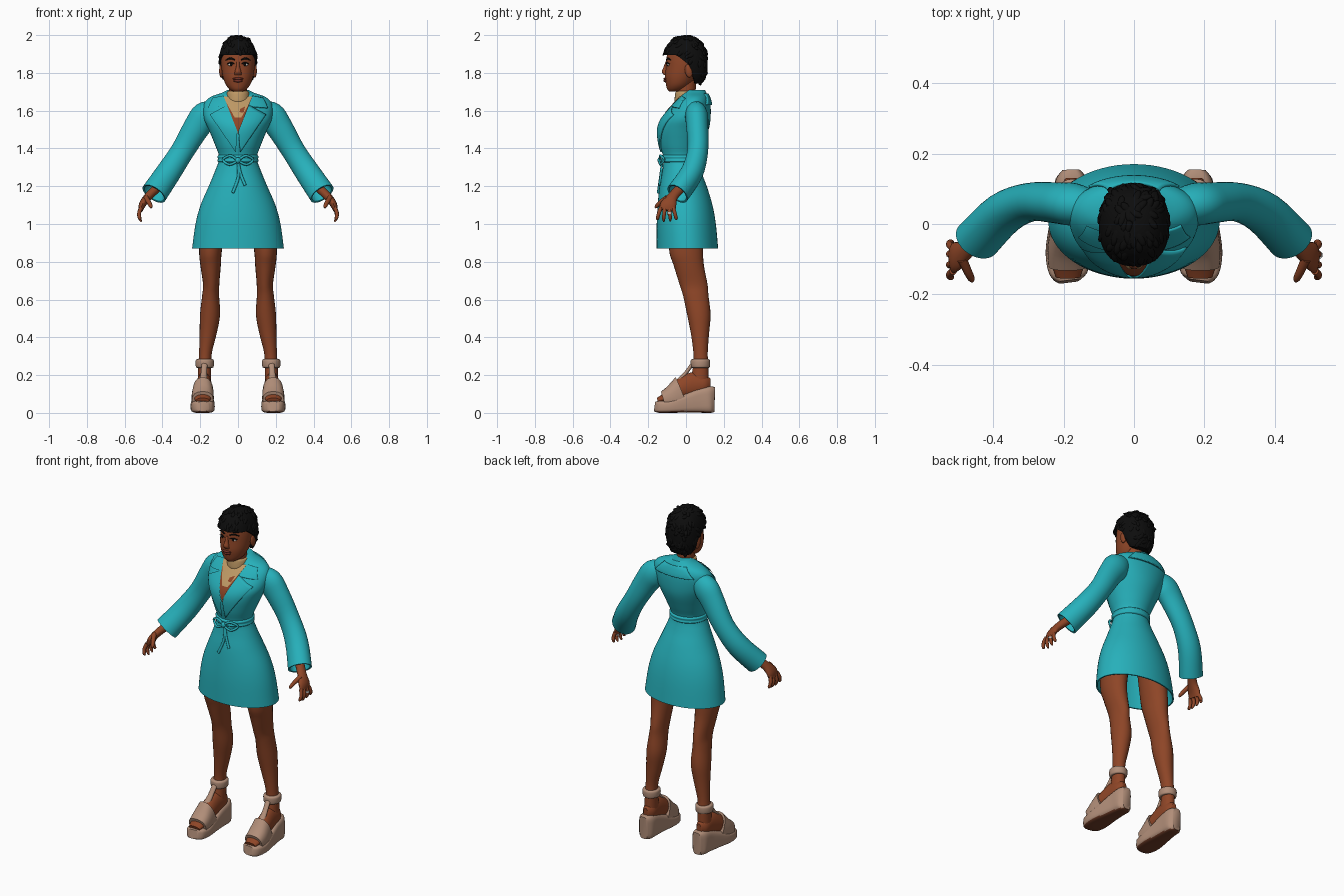
import bpy, bmesh, math, random
from mathutils import Vector, Matrix

random.seed(4)
if "Cube" in bpy.data.objects:
    bpy.data.objects.remove(bpy.data.objects["Cube"])


def material(name, r, g, b):
    m = bpy.data.materials.new(name)
    m.use_nodes = True
    m.diffuse_color = (r, g, b, 1)
    m.node_tree.nodes["Principled BSDF"].inputs["Base Color"].default_value = (r, g, b, 1)
    return m


TEAL = material("teal cloth", .02, .44, .5)
SKIN = material("brown skin", .27, .06, .02)
HAIR = material("black hair", .004, .004, .004)
SHOE = material("beige leather", .44, .27, .19)
TAN = material("tan top", .52, .32, .13)
SOLE = material("brown sole", .16, .045, .02)
LIPS = material("dark lips", .17, .03, .018)
WHITE = material("eye white", .6, .55, .5)
SILVER = material("silver", .5, .5, .48)


def finish(name, bm, mat, angle=50):
    """Turn a bmesh into a smooth object with one material."""
    bmesh.ops.recalc_face_normals(bm, faces=bm.faces)
    me = bpy.data.meshes.new(name)
    bm.to_mesh(me)
    bm.free()
    me.materials.append(mat)
    me.shade_smooth()
    me.set_sharp_from_angle(angle=math.radians(angle))
    ob = bpy.data.objects.new(name, me)
    bpy.context.collection.objects.link(ob)
    return ob


def spline(rows, n=4):
    """Catmull-Rom interpolation through rows of numbers."""
    out = []
    for i in range(len(rows) - 1):
        p0, p1, p2 = rows[max(i - 1, 0)], rows[i], rows[i + 1]
        p3 = rows[min(i + 2, len(rows) - 1)]
        for k in range(n):
            t = k / n
            out.append([b + t / 2 * (c - a + t * (2 * a - 5 * b + 4 * c - d + t * (3 * (b - c) + d - a)))
                        for a, b, c, d in zip(p0, p1, p2, p3)])
    return out + [list(rows[-1])]


def loft(name, rows, mat, ref=(0, 1, 0), level=False, tail=(), power=1, seg=24, n=4):
    """Skin elliptical rings (x, y, z, half width, half depth) along a path."""
    main = spline(rows, n)
    rings = main + [list(r) for r in tail]
    bm, loops = bmesh.new(), []
    for i, (x, y, z, ra, rb) in enumerate(rings):
        j = min(i, len(main) - 1)
        t = Vector(main[min(j + 1, len(main) - 1)][:3]) - Vector(main[max(j - 1, 0)][:3])
        t = Vector((0, 0, 1)) if level else t.normalized()
        a = Vector(ref).cross(t).normalized()
        b = t.cross(a)
        loop = []
        for k in range(seg):
            c, s = math.cos(math.tau * k / seg), math.sin(math.tau * k / seg)
            c, s = (math.copysign(abs(v) ** power, v) for v in (c, s))
            loop.append(bm.verts.new(Vector((x, y, z)) + a * c * ra + b * s * rb))
        loops.append(loop)
    for lo, hi in zip(loops, loops[1:]):
        for k in range(seg):
            m = (k + 1) % seg
            bm.faces.new((lo[k], lo[m], hi[m], hi[k]))
    bm.faces.new(loops[0])
    bm.faces.new(loops[-1])
    return finish(name, bm, mat)


def blob(name, loc, scale, mat, turn=0):
    bm = bmesh.new()
    bmesh.ops.create_uvsphere(bm, u_segments=20, v_segments=12, radius=1)
    bm.transform(Matrix.Translation(loc) @ Matrix.Rotation(turn, 4, 'X') @ Matrix.Diagonal((*scale, 1)))
    return finish(name, bm, mat)


def pair(ob):
    """Keep the part as the left one and add its mirrored right twin."""
    base = ob.name
    ob.name = "left_" + base
    me = ob.data.copy()
    me.transform(Matrix.Scale(-1, 4, (1, 0, 0)))
    me.flip_normals()
    bpy.context.collection.objects.link(bpy.data.objects.new("right_" + base, me))


def upright(rows):
    """Rows of (z, half width, front y, back y) to centred rings."""
    return [(0, (f + b) / 2, z, w, (b - f) / 2) for z, w, f, b in rows]


# Coat body, hollow at the hem
coat_rows = upright([
    (1.71, .055, .0, .1), (1.695, .085, -.02, .108), (1.67, .15, -.035, .12), (1.63, .182, -.07, .13),
    (1.56, .18, -.125, .13), (1.5, .155, -.145, .12), (1.42, .122, -.138, .09), (1.35, .1, -.12, .065),
    (1.28, .122, -.125, .08), (1.2, .155, -.14, .11), (1.1, .198, -.15, .14), (1, .225, -.155, .158),
    (.87, .243, -.155, .17)])
coat = loft("coat_body", coat_rows, TEAL, level=True, seg=64,
            tail=((0, .008, .87, .235, .155), (0, .008, 1.08, .185, .13)))
coat_rings = spline(coat_rows)


def coat_y(x, z, side):
    """Depth of the coat surface at x, z on the front (-1) or back (1)."""
    for hi, lo in zip(coat_rings, coat_rings[1:]):
        if lo[2] <= z <= hi[2]:
            t = (hi[2] - z) / (hi[2] - lo[2])
            _, y, _, a, b = (p + (q - p) * t for p, q in zip(hi, lo))
            return y + side * b * math.sqrt(max(0, 1 - (x / a) ** 2))
    return 0


def plate(name, corners, mat, lift, side=-1, n=14):
    """Thin four-cornered sheet wrapped onto the coat."""
    p, q, r, s = (Vector(c) for c in corners)
    bm, grid = bmesh.new(), []
    for i in range(n + 1):
        l, m = p.lerp(s, i / n), q.lerp(r, i / n)
        row = [l.lerp(m, k / n) for k in range(n + 1)]
        grid.append([bm.verts.new((v.x, coat_y(v.x, v.y, side) + side * lift, v.y)) for v in row])
    for lo, hi in zip(grid, grid[1:]):
        for k in range(n):
            bm.faces.new((lo[k], lo[k + 1], hi[k + 1], hi[k]))
    ob = finish(name, bm, mat)
    if sum(f.normal.y for f in ob.data.polygons) * side < 0:
        ob.data.flip_normals()
    return ob


def lapel(name, corners, side=-1):
    ob = plate(name, corners, TEAL, .009, side)
    mod = ob.modifiers.new("thickness", 'SOLIDIFY')
    mod.thickness = .009
    return ob


# Open neckline, inner top and collar
plate("neckline_skin", ((-.08, 1.675), (.08, 1.675), (.002, 1.48), (-.002, 1.48)), SKIN, .003)
plate("inner_top", ((-.08, 1.675), (.08, 1.675), (.018, 1.565), (-.018, 1.565)), TAN, .006)
plate("inner_top_cutout", ((.012, 1.61), (.038, 1.622), (.03, 1.59), (.008, 1.592)), SKIN, .008)
pair(lapel("lower_lapel", ((.058, 1.63), (.15, 1.58), (.012, 1.38), (.003, 1.49))))
pair(lapel("upper_collar", ((.078, 1.68), (.135, 1.668), (.16, 1.615), (.055, 1.625))))
lapel("back_collar", ((-.075, 1.69), (.075, 1.69), (.13, 1.63), (-.13, 1.63)), 1)

# Sleeves with hollow cuffs
pair(loft("sleeve", [(.11, .045, 1.61, .045, .045), (.17, .055, 1.575, .075, .06), (.22, .06, 1.51, .07, .058),
                     (.295, .062, 1.385, .062, .055), (.37, .03, 1.27, .066, .06), (.445, -.045, 1.16, .07, .062)],
          TEAL, seg=32, tail=((.444, -.044, 1.161, .06, .052), (.41, -.01, 1.21, .05, .045))))

# Belt and bow
belt = [(1.326, .1), (1.333, .109), (1.345, .106), (1.357, .109), (1.366, .1)]
loft("belt", [(0, -.0275, z, r, r - .006) for z, r in belt], TEAL, level=True, seg=48)
pair(loft("bow_loop", [(x, y, z, .007, .006) for x, y, z in (
    (0, -.137, 1.335), (.04, -.136, 1.362), (.08, -.115, 1.34), (.045, -.136, 1.315), (0, -.14, 1.335))],
    TEAL, seg=10))
blob("bow_knot", (0, -.138, 1.337), (.016, .013, .016), TEAL)
for name, path in (("long_tail", ((0, 1.335), (.002, 1.25), (-.028, 1.165))),
                   ("short_tail", ((0, 1.335), (.012, 1.27), (.038, 1.205)))):
    loft(name, [(x, coat_y(x, z, -1) - .006, z, .008, .006) for x, z in path], TEAL, seg=10)

# Legs
pair(loft("leg", [(.125, 0, 1.08, .075, .09), (.145, 0, .87, .061, .09), (.145, .015, .78, .054, .08),
                  (.142, .04, .68, .043, .074), (.145, .052, .62, .045, .067), (.148, .068, .52, .053, .062),
                  (.158, .074, .42, .045, .048), (.172, .077, .32, .034, .038), (.176, .078, .25, .034, .04),
                  (.178, .07, .15, .036, .05)], SKIN, level=True))

# Feet and wedge sandals
UP = (0, 0, 1)
pair(loft("foot", [(.187, -.15, .065, .035, .015), (.187, -.1, .085, .048, .028), (.184, -.03, .125, .044, .055),
                   (.18, .04, .145, .04, .07), (.178, .1, .15, .036, .05), (.178, .13, .15, .015, .03)],
          SKIN, ref=UP))
sole = loft("wedge_sole", [(.185, -.163, .034, .03, .026), (.187, -.14, .032, .054, .032),
                           (.187, -.08, .034, .064, .034), (.184, 0, .05, .056, .05), (.18, .07, .064, .049, .064),
                           (.178, .125, .07, .045, .07), (.178, .152, .07, .026, .066)],
            SHOE, ref=UP, power=.5, seg=32)
sole.data.materials.append(SOLE)
for f in sole.data.polygons:
    f.material_index = int(f.normal.z < -.7 and f.center.z < .02)
pair(sole)
pair(loft("toe_band", [(.187, -.118, .065, .056, .05), (.187, -.07, .08, .059, .07), (.184, -.02, .1, .055, .095)],
          SHOE, ref=UP, power=.8))
pair(loft("instep_strap", [(.184, -.035, .17, .02, .014), (.181, .0, .212, .016, .01), (.177, .036, .262, .016, .01)],
          SHOE))
pair(loft("ankle_strap", [(.176, .076, z, r, r + .003) for z, r in
                          ((.238, .036), (.242, .046), (.262, .049), (.28, .047), (.285, .036))], SHOE, level=True))

# Hands
pair(loft("palm", [(.43, -.03, 1.19, .024, .028), (.475, -.07, 1.145, .022, .028),
                   (.505, -.092, 1.105, .019, .042), (.515, -.1, 1.072, .012, .042)], SKIN, seg=16))
for name, off, tip in (("index", -.034, 1.025), ("middle", -.012, 1.012), ("third", .011, 1.015), ("little", .032, 1.03)):
    y = -.1 + off
    pair(loft(name + "_finger", [(.514, y, 1.085, .011, .011), (.524, y + off * .3, 1.055, .01, .01),
                                 (.52, y + off * .5, 1.03, .009, .009), (.512, y + off * .5, tip, .004, .004)],
              SKIN, seg=10))
pair(loft("thumb", [(.488, -.1, 1.14, .014, .014), (.472, -.135, 1.115, .012, .012), (.462, -.155, 1.095, .01, .01),
                    (.459, -.163, 1.085, .004, .004)], SKIN, seg=10))
loft("finger_ring", [(.522, -.088, 1.062, .013, .013), (.523, -.088, 1.052, .013, .013)], SILVER, seg=12)

# Neck, choker and head
loft("neck", [(0, .01, 1.6, .055, .055), (0, 0, 1.68, .049, .05), (0, .005, 1.79, .048, .055)], SKIN, level=True)
loft("choker", [(0, 0, 1.64, .06, .058), (0, -.001, 1.655, .062, .06), (0, 0, 1.695, .059, .056),
                (0, .002, 1.703, .052, .05)], TAN, level=True)
loft("head", upright([(1.702, .025, -.09, -.04), (1.715, .046, -.1, 0), (1.74, .066, -.106, .03),
                      (1.78, .08, -.111, .06), (1.83, .088, -.107, .085), (1.88, .09, -.103, .1),
                      (1.93, .084, -.09, .1), (1.97, .05, -.05, .06)]), SKIN, level=True, seg=40)

# Face
loft("nose", [(0, -.1, 1.86, .008, .008), (0, -.107, 1.83, .01, .012), (0, -.112, 1.806, .017, .016),
              (0, -.108, 1.79, .018, .01)], SKIN, level=True, seg=16)
blob("upper_lip", (0, -.108, 1.769), (.028, .011, .007), LIPS)
blob("lower_lip", (0, -.108, 1.758), (.024, .011, .008), LIPS)
pair(blob("eye", (.037, -.092, 1.844), (.017, .008, .008), WHITE))
pair(blob("iris", (.036, -.097, 1.844), (.008, .005, .008), HAIR))
pair(loft("eyelash", [(.018, -.102, 1.847, .002, .003), (.037, -.1, 1.854, .004, .004),
                      (.058, -.088, 1.847, .002, .003)], HAIR, seg=8))
pair(loft("eyebrow", [(.016, -.103, 1.868, .003, .003), (.04, -.097, 1.877, .005, .004),
                      (.065, -.08, 1.868, .002, .003)], HAIR, seg=8))
pair(blob("ear", (.089, .014, 1.81), (.011, .02, .035), SKIN, .2))


# Hair cap, cut along a hairline that drops behind the ears
def hairline(y):
    if y < -.05:
        return 1.895
    return 1.895 - .8 * (y + .05) if y < .02 else max(1.745, 1.84 - 4 * (y - .02))


def dome(v):
    x, y, z = (math.copysign(abs(c) ** .85, c) for c in v)
    return Vector((.1 * x, -.003 + .117 * y, 1.852 + .145 * z))


bm = bmesh.new()
bmesh.ops.create_uvsphere(bm, u_segments=48, v_segments=32, radius=1)
for v in bm.verts:
    v.co = dome(v.co)
    v.co.z = max(v.co.z, hairline(v.co.y))
finish("hair_cap", bm, HAIR)

# Short locks swept forward and down over the cap
bm = bmesh.new()
made = 0
while made < 110:
    d = Vector([random.gauss(0, 1) for _ in range(3)]).normalized()
    p = dome(d) - d * .004
    if p.z < hairline(p.y) + .012:
        continue
    sweep = Vector((.5 * d.x, -.9 if d.y < .3 else .3, -.7)) + Vector([random.uniform(-.5, .5) for _ in range(3)])
    along = (sweep - d * sweep.dot(d) + d * .12).normalized()
    across = d.cross(along).normalized()
    frame = Matrix((across, along, across.cross(along))).transposed().to_4x4()
    size = Matrix.Diagonal((.011, random.uniform(.02, .03), .007, 1))
    bmesh.ops.create_icosphere(bm, subdivisions=2, radius=1, matrix=Matrix.Translation(p) @ frame @ size)
    made += 1
for v in bm.verts:
    v.co.z = min(v.co.z, 2)
finish("hair_locks", bm, HAIR)
